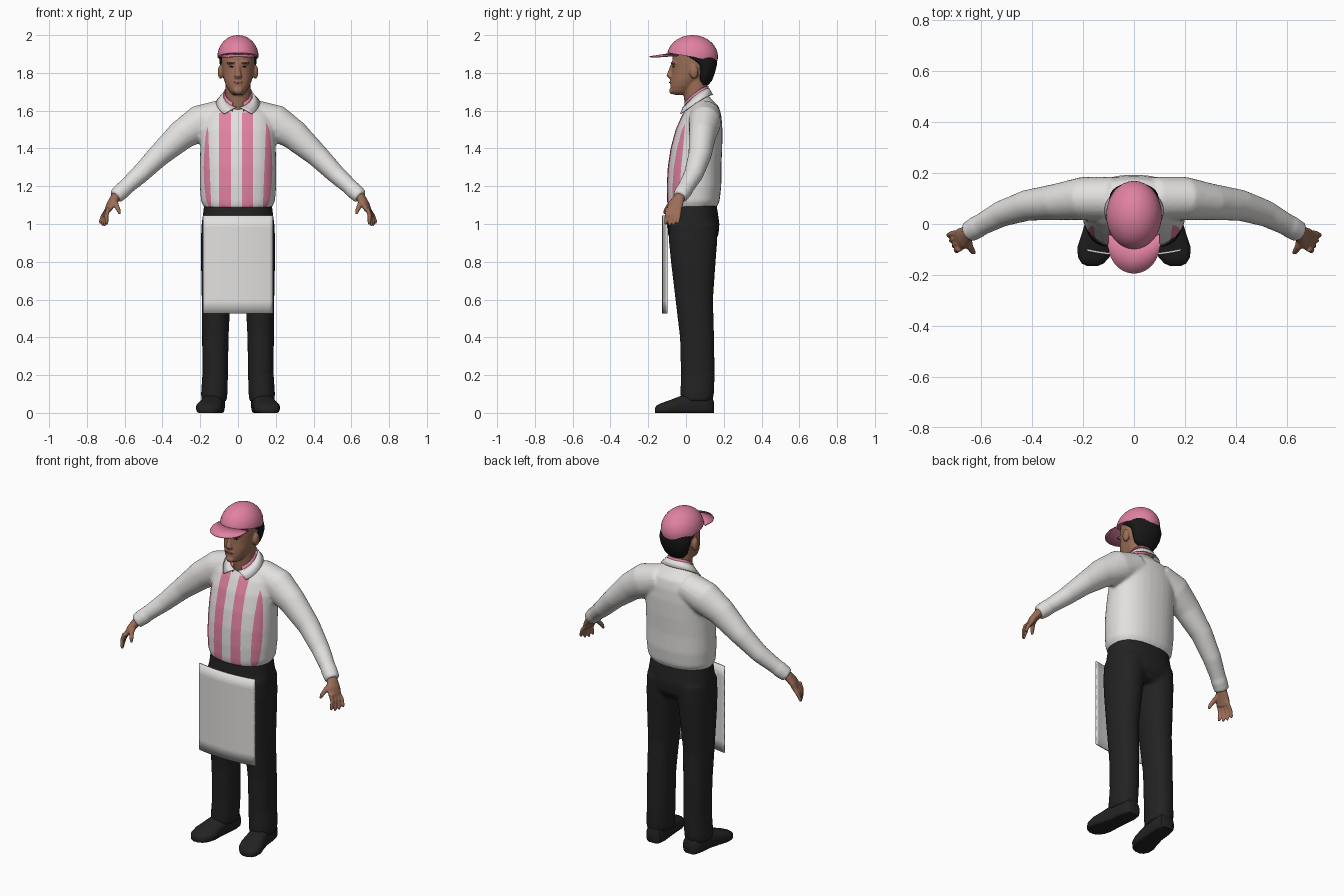
import bpy, bmesh
from math import sin, cos, pi, radians
from mathutils import Vector, Matrix
from mathutils.bvhtree import BVHTree

cube = bpy.data.objects.get("Cube")
if cube:
    bpy.data.objects.remove(cube, do_unlink=True)


def material(name, *rgb):
    m = bpy.data.materials.new(name)
    m.use_nodes = True
    m.diffuse_color = (*rgb, 1)
    bsdf = next(n for n in m.node_tree.nodes if n.type == 'BSDF_PRINCIPLED')
    bsdf.inputs["Base Color"].default_value = (*rgb, 1)
    bsdf.inputs["Roughness"].default_value = 0.8
    return m


white = material("white cloth", 0.76, 0.75, 0.73)
pink = material("pink cloth", 0.75, 0.22, 0.36)
black = material("black cloth", 0.016, 0.016, 0.016)
hair_black = material("black hair", 0.009, 0.009, 0.009)
skin = material("skin", 0.33, 0.155, 0.095)
lip = material("lips", 0.2, 0.08, 0.055)


def finish(name, bm, *mats, angle=50):
    """Turn a bmesh into a smooth shaded object."""
    me = bpy.data.meshes.new(name)
    bm.to_mesh(me)
    bm.free()
    for m in mats:
        me.materials.append(m)
    me.shade_smooth()
    me.set_sharp_from_angle(angle=radians(angle))
    ob = bpy.data.objects.new(name, me)
    bpy.context.scene.collection.objects.link(ob)
    return ob


def loft(bm, sections, power=1.0, segs=32):
    """Skin closed rings, each given as (centre, half axis, half axis)."""
    rings = []
    for c, u, v in sections:
        ring = []
        for i in range(segs):
            a = 2 * pi * i / segs
            k, s = cos(a), sin(a)
            k = abs(k) ** power * (1 if k > 0 else -1)
            s = abs(s) ** power * (1 if s > 0 else -1)
            ring.append(bm.verts.new(Vector(c) + Vector(u) * k + Vector(v) * s))
        rings.append(ring)
    for p, q in zip(rings, rings[1:]):
        for i in range(segs):
            j = (i + 1) % segs
            bm.faces.new((p[i], p[j], q[j], q[i]))
    bm.faces.new(rings[0])
    bm.faces.new(rings[-1])
    bmesh.ops.recalc_face_normals(bm, faces=bm.faces)


def stack(bm, rows, power=1.0):
    """Horizontal rings from (z, front y, back y, half width, centre x)."""
    loft(bm, [((x, (f + b) / 2, z), (w, 0, 0), (0, (b - f) / 2, 0))
              for z, f, b, w, x in rows], power)


def tube(bm, rows, side=None, mirror=1):
    """Rings along a path from (x, y, z, half thickness, half breadth)."""
    pts = [Vector((r[0] * mirror, r[1], r[2])) for r in rows]
    secs = []
    for i, (p, r) in enumerate(zip(pts, rows)):
        t = (pts[min(i + 1, len(pts) - 1)] - pts[max(i - 1, 0)]).normalized()
        v = Vector(side) if side else t.cross(Vector((0, 0, 1)))
        v = (v - t * v.dot(t)).normalized()
        secs.append((p, t.cross(v) * r[3], v * r[4]))
    loft(bm, secs, segs=20)


def ball(bm, c, r):
    bmesh.ops.create_uvsphere(bm, u_segments=32, v_segments=24, radius=1,
                              matrix=Matrix.Translation(c) @ Matrix.Diagonal((*r, 1)))


def fuse(name, bm, voxel, smooth, *mats):
    """Merge overlapping volumes into one soft surface."""
    ob = finish(name, bm, *mats)
    rm = ob.modifiers.new("merge", 'REMESH')
    rm.mode, rm.voxel_size, rm.use_smooth_shade = 'VOXEL', voxel, True
    sm = ob.modifiers.new("soften", 'SMOOTH')
    sm.factor, sm.iterations = 0.5, smooth
    bpy.context.view_layer.update()
    dg = bpy.context.evaluated_depsgraph_get()
    me = bpy.data.meshes.new_from_object(ob.evaluated_get(dg))
    ob.modifiers.clear()
    ob.data = me
    me.materials.clear()
    for m in mats:
        me.materials.append(m)
    me.shade_smooth()
    return ob


# Shirt: body and sleeves
bm = bmesh.new()
stack(bm, [(1.085, -.095, .16, .178, 0), (1.12, -.1, .178, .196, 0), (1.2, -.102, .187, .202, 0),
           (1.3, -.097, .187, .202, 0), (1.4, -.082, .192, .2, 0), (1.5, -.055, .193, .2, 0),
           (1.57, -.024, .188, .185, 0), (1.62, .005, .175, .14, 0),
           (1.66, .01, .135, .09, 0), (1.68, .015, .12, .07, 0)], 0.88)
for s in (1, -1):
    tube(bm, [(.08, .1, 1.575, .085, .085), (.2, .1, 1.535, .096, .085), (.3, .087, 1.47, .08, .072),
              (.42, .073, 1.362, .061, .061), (.52, .04, 1.262, .05, .052), (.6, -.003, 1.19, .042, .043),
              (.612, -.01, 1.178, .045, .045), (.65, -.033, 1.143, .04, .042)], mirror=s)
shirt = fuse("shirt", bm, 0.01, 4, white, pink)

# Pink stripes cut into the shirt front
bm = bmesh.new()
bm.from_mesh(shirt.data)
side_no = Vector((0, 1, -.09))
side_co = Vector((0, 0, 1.58))
cuts = [((x, 0, 0), (1, 0, 0)) for x in (-.1, -.038, .02, .08)]
cuts += [((x, 0, 1.35), (1, 0, -.04 * x / abs(x))) for x in (-.152, .142)]
cuts += [((0, 0, 1.59), (0, 0, 1)), (side_co, side_no)]
for co, no in cuts:
    bmesh.ops.bisect_plane(bm, geom=bm.verts[:] + bm.edges[:] + bm.faces[:],
                           plane_co=co, plane_no=no, dist=1e-5)
for f in bm.faces:
    c = f.calc_center_median()
    taper = .04 * (c.z - 1.35)
    front = c.y < .04 and (c - side_co).dot(side_no) < 0 and c.z < 1.59 and abs(c.x) < .215
    inner = -.1 < c.x < -.038 or .02 < c.x < .08
    outer = c.x < -.152 - taper or c.x > .142 + taper
    f.material_index = int(front and (inner or outer))
bm.to_mesh(shirt.data)
bm.free()
shirt.data.shade_smooth()


# Collar: white fold over a pink neck band
def collar(name, mat, gap_top, gap_low, top, low):
    bm = bmesh.new()
    rows, n = [], 40
    for i in range(n + 1):
        pair = []
        for gap, (rx, ry, z, drop) in ((gap_top, top), (gap_low, low)):
            a = gap + (2 * pi - 2 * gap) * i / n
            f = ((1 + cos(a)) / 2) ** 1.5
            depth = ry + (.022 * f if rx > .1 else 0)
            pair.append(bm.verts.new((rx * sin(a), .053 - depth * cos(a), z - drop * f)))
        rows.append(pair)
    for p, q in zip(rows, rows[1:]):
        bm.faces.new((p[0], p[1], q[1], q[0]))
    ob = finish(name, bm, mat)
    ob.modifiers.new("thickness", 'SOLIDIFY').thickness = 0.006
    return ob


collar("collar", white, .12, .68, (.08, .07, 1.72, .1), (.116, .09, 1.685, .12))
collar("neck_band", pink, .4, .4, (.074, .066, 1.73, .09), (.074, .066, 1.68, .09))

# Trousers
bm = bmesh.new()
stack(bm, [(1.115, -.085, .16, .178, 0), (1.05, -.092, .17, .186, 0), (1, -.098, .177, .193, 0),
           (.94, -.095, .172, .196, 0), (.89, -.07, .14, .18, 0)], 0.85)
for s in (1, -1):
    stack(bm, [(z, f, b, w, x * s) for z, f, b, w, x in (
        (1, -.09, .165, .095, .098), (.9, -.09, .165, .095, .102), (.8, -.08, .157, .088, .108),
        (.6, -.056, .143, .076, .116), (.4, -.032, .149, .07, .12), (.2, -.027, .152, .068, .121),
        (.1, -.03, .148, .07, .126), (.06, -.025, .14, .066, .126))], 0.92)
fuse("trousers", bm, 0.011, 4, black)

# Shoes, toes turned slightly outwards
for s, label in ((1, "left"), (-1, "right")):
    bm = bmesh.new()
    loft(bm, [((x * s, y, h * .4), (w, 0, 0), (0, 0, h * .6)) for y, x, w, h in (
        (.147, .122, .025, .06), (.138, .122, .045, .09), (.09, .125, .056, .11), (.02, .132, .056, .105),
        (-.04, .143, .062, .085), (-.09, .152, .07, .066), (-.13, .158, .062, .052),
        (-.155, .162, .043, .04), (-.165, .163, .02, .025))], 0.8)
    for v in bm.verts:
        v.co.z = max(v.co.z, 0)
    finish(label + "_shoe", bm, black)

# Hands
for s, label in ((1, "left"), (-1, "right")):
    bm = bmesh.new()
    across = (.3 * s, 1, 0)
    tube(bm, [(.625, -.018, 1.168, .026, .028), (.65, -.035, 1.14, .025, .03),
              (.672, -.055, 1.105, .021, .042), (.69, -.066, 1.07, .014, .041)], across, s)
    for i in range(4):
        y, reach = -.034 - .021 * i, (.008, 0, .002, .012)[3 - i]
        tube(bm, [(.685, y, 1.085, .012, .012), (.715 - .006 * i, y - .004, 1.045, .011, .011),
                  (.728 - .011 * i, y - .01, 1.0 + reach, .009, .009),
                  (.729 - .012 * i, y - .011, .988 + reach, .004, .004)], across, s)
    tube(bm, [(.655, -.05, 1.125, .017, .017), (.645, -.088, 1.1, .014, .014),
              (.632, -.108, 1.072, .011, .011), (.626, -.114, 1.052, .006, .006)], mirror=s)
    fuse(label + "_hand", bm, 0.0045, 2, skin)

# Head with neck, nose, brow, lips and ears
bm = bmesh.new()
stack(bm, [(1.684, -.066, .01, .026, 0), (1.7, -.08, .03, .044, 0), (1.73, -.082, .06, .062, 0),
           (1.765, -.08, .095, .075, 0), (1.8, -.076, .13, .082, 0), (1.85, -.074, .145, .088, 0),
           (1.9, -.07, .15, .09, 0), (1.95, -.04, .12, .07, 0)], 0.95)
tube(bm, [(0, .065, 1.58, .065, .07), (0, .055, 1.67, .066, .067), (0, .045, 1.77, .066, .066)], (1, 0, 0))
tube(bm, [(0, -.066, 1.85, .012, .011), (0, -.08, 1.81, .014, .013), (0, -.088, 1.785, .016, .02),
          (0, -.078, 1.77, .008, .016)], (1, 0, 0))
ball(bm, (0, -.074, 1.751), (.026, .014, .011))
ball(bm, (0, -.076, 1.705), (.024, .013, .018))
for s in (1, -1):
    ball(bm, (.034 * s, -.063, 1.853), (.028, .016, .009))
    ball(bm, (.093 * s, .042, 1.805), (.014, .023, .037))
head = fuse("head", bm, 0.006, 2, skin)

# Painted face details laid on the head surface
bm = bmesh.new()
bm.from_mesh(head.data)
tree = BVHTree.FromBMesh(bm)
bm.free()


def face_spot(name, x, z, w, h, mat):
    hit = tree.ray_cast(Vector((x, -1, z)), Vector((0, 1, 0)))
    if hit[0]:
        bm = bmesh.new()
        bmesh.ops.create_uvsphere(bm, u_segments=16, v_segments=10, radius=1,
                                  matrix=Matrix.Diagonal((w, h, .0025, 1)))
        turn = hit[1].to_track_quat('Z', 'Y').to_matrix().to_4x4()
        bmesh.ops.transform(bm, matrix=Matrix.Translation(hit[0]) @ turn, verts=bm.verts)
        finish(name, bm, mat)


for s, label in ((1, "left"), (-1, "right")):
    face_spot(label + "_eyebrow", .036 * s, 1.853, .02, .0035, hair_black)
    face_spot(label + "_eye", .034 * s, 1.832, .011, .004, hair_black)
face_spot("mouth", 0, 1.75, .024, .005, lip)

# Hair under the cap
bm = bmesh.new()
stack(bm, [(1.735, .07, .118, .05, 0), (1.76, .058, .138, .072, 0), (1.8, .055, .153, .088, 0),
           (1.84, .045, .163, .096, 0), (1.86, .01, .165, .098, 0), (1.88, -.03, .165, .1, 0),
           (1.9, -.07, .163, .1, 0), (1.93, -.06, .14, .085, 0)])
finish("hair", bm, hair_black)

# Cap dome, cut off along a tilted rim
bm = bmesh.new()
ball(bm, (0, .034, 1.885), (.109, .135, .115))
cut = bmesh.ops.bisect_plane(bm, geom=bm.verts[:] + bm.edges[:] + bm.faces[:], clear_inner=True,
                             plane_co=(0, .034, 1.884), plane_no=(0, .17, 1))
rim = [e for e in cut["geom_cut"] if isinstance(e, bmesh.types.BMEdge)]
bmesh.ops.contextual_create(bm, geom=rim)
finish("cap_dome", bm, pink)

# Cap brim: arched half ellipse
bm = bmesh.new()
rows = []
for i in range(25):
    a = pi * i / 24
    x = .1 * cos(a)
    droop = 1.2 * x * x
    rows.append([bm.verts.new((x, -.085 - .109 * sin(a) * t + .045 * (1 - t) * abs(cos(a)),
                               1.905 - .017 * sin(a) * t - droop)) for t in (0, .5, 1)])
for p, q in zip(rows, rows[1:]):
    for k in range(2):
        bm.faces.new((p[k], p[k + 1], q[k + 1], q[k]))
bmesh.ops.remove_doubles(bm, verts=bm.verts, dist=1e-5)
bmesh.ops.recalc_face_normals(bm, faces=bm.faces)
brim = finish("cap_brim", bm, pink)
brim.modifiers.new("thickness", 'SOLIDIFY').thickness = 0.005

# Apron: gently bowed hanging panel
bm = bmesh.new()
bmesh.ops.create_grid(bm, x_segments=20, y_segments=8, size=1)
for v in bm.verts:
    x, t = v.co.x, v.co.y
    v.co = (.184 * x, -.122 + .02 * x * x, .785 + .259 * t)
apron = finish("apron", bm, white)
solid = apron.modifiers.new("thickness", 'SOLIDIFY')
solid.thickness, solid.offset = 0.008, 0
